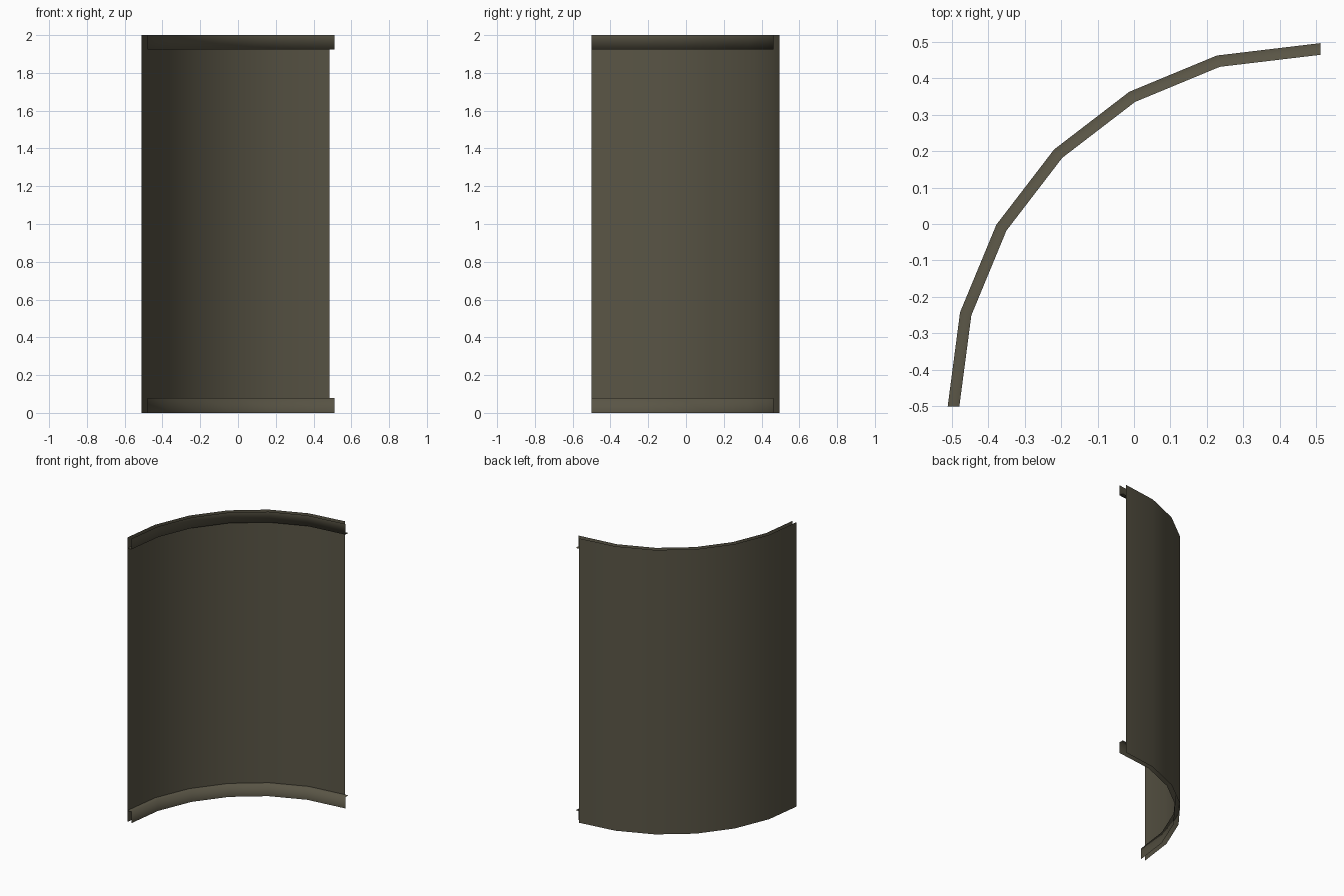
import bpy, math

if "Cube" in bpy.data.objects:
    bpy.data.objects.remove(bpy.data.objects["Cube"])

CX, CY, R, RI, H = 0.485, -0.5, 0.996, 0.964, 2.0
STEPS = 6

mat = bpy.data.materials.new("olive_brown")
mat.diffuse_color = (0.10, 0.09, 0.06, 1)
mat.use_nodes = True
mat.node_tree.nodes["Principled BSDF"].inputs["Base Color"].default_value = mat.diffuse_color


def arc(radius, end_x=None):
    """Quarter arc in six straight steps, optionally stretched at its last point."""
    pts = []
    for i in range(STEPS + 1):
        a = math.pi - i * math.pi / 2 / STEPS
        pts.append([CX + radius * math.cos(a), CY + radius * math.sin(a)])
    if end_x is not None:
        pts[-1][0] = end_x
    return pts


def sheet(name, rows):
    """Skin a list of (plan points, height) rows into a smooth sheet."""
    n = STEPS + 1
    verts = [(x, y, z) for pts, z in rows for x, y in pts]
    faces = []
    for r in range(len(rows) - 1):
        for i in range(STEPS):
            a = r * n + i
            faces.append((a, a + 1, a + n + 1, a + n)[::-1])
    me = bpy.data.meshes.new(name)
    me.from_pydata(verts, [], faces)
    me.materials.append(mat)
    for p in me.polygons:
        p.use_smooth = True
    # make the sheet face the hollow side of the curve
    me.update()
    p = me.polygons[0]
    if p.normal.x * (CX - p.center.x) + p.normal.y * (CY - p.center.y) < -1e-4:
        me.flip_normals()
    ob = bpy.data.objects.new(name, me)
    bpy.context.collection.objects.link(ob)
    return ob


outer, inner = arc(R, 0.511), arc(RI, 0.511)

# Curved wall panel
sheet("wall_panel", [(arc(R), 0), (arc(R), H)])

# L-shaped trims: upright inner lip plus flange reaching back to the panel
sheet("bottom_trim", [(inner, 0), (inner, 0.08), (outer, 0.08)])
sheet("top_trim", [(inner, H), (inner, H - 0.075), (outer, H - 0.075)])
